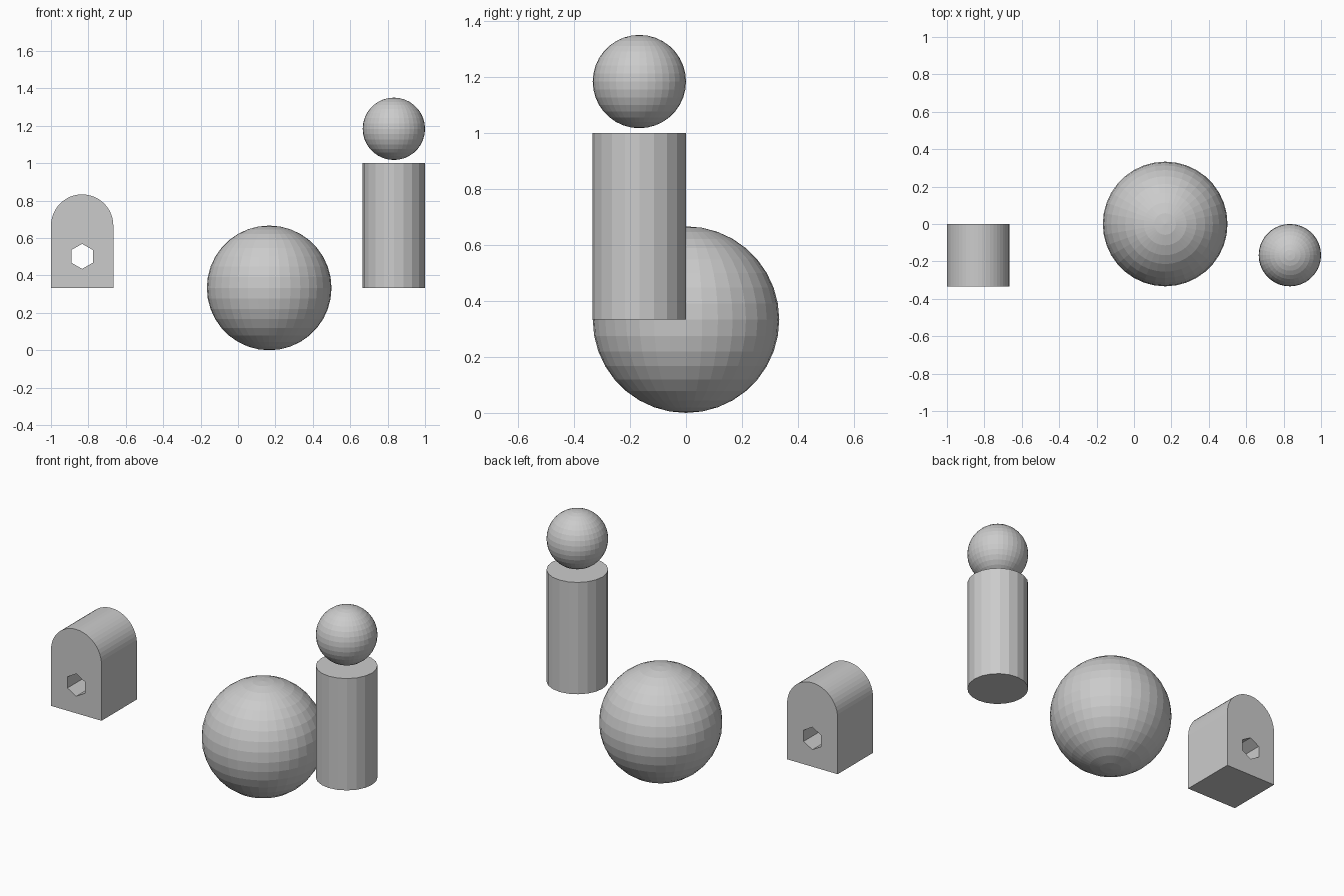
import bpy, bmesh, math

if "Cube" in bpy.data.objects:
    bpy.data.objects.remove(bpy.data.objects["Cube"])

U = 1 / 3  # layout unit


def ball(name, centre, radius):
    bpy.ops.mesh.primitive_uv_sphere_add(segments=36, ring_count=18, radius=radius, location=centre)
    bpy.context.object.name = name


def prism_y(name, outline, y0, y1):
    """Extrude an x/z outline along y."""
    bm = bmesh.new()
    face = bm.faces.new([bm.verts.new((x, y0, z)) for x, z in outline])
    new = bmesh.ops.extrude_face_region(bm, geom=[face])["geom"]
    verts = [v for v in new if isinstance(v, bmesh.types.BMVert)]
    bmesh.ops.translate(bm, verts=verts, vec=(0, y1 - y0, 0))
    bmesh.ops.recalc_face_normals(bm, faces=bm.faces)
    mesh = bpy.data.meshes.new(name)
    bm.to_mesh(mesh)
    bm.free()
    obj = bpy.data.objects.new(name, mesh)
    bpy.context.collection.objects.link(obj)
    return obj


def arc(cx, cz, r, start, end, steps):
    angles = [start + (end - start) * i / steps for i in range(steps + 1)]
    return [(cx + r * math.cos(a), cz + r * math.sin(a)) for a in angles]


# Large ball
ball("large_ball", (U / 2, 0, U), U)

# Post with a small ball floating above it
bpy.ops.mesh.primitive_cylinder_add(vertices=20, radius=U / 2, depth=2 * U,
                                    location=(2.5 * U, -U / 2, 2 * U),
                                    rotation=(0, 0, math.pi / 2))
bpy.context.object.name = "post"
ball("small_ball", (2.5 * U, -U / 2, 1.184), U / 2)

# Arched block
cx = -2.5 * U
outline = [(cx - U / 2, U), (cx + U / 2, U)] + arc(cx, 2 * U, U / 2, 0, math.pi, 24)
block = prism_y("arched_block", outline, -U, 0)

# Hexagonal hole through the block
hexagon = arc(cx, 0.502, 0.067, math.pi / 2, math.pi / 2 + math.tau * 5 / 6, 5)
cutter = prism_y("hole_cutter", hexagon, -U - 0.1, 0.1)
cutter.hide_render = True
cutter.hide_set(True)
cut = block.modifiers.new("hole", "BOOLEAN")
cut.operation = "DIFFERENCE"
cut.solver = "EXACT"
cut.object = cutter
